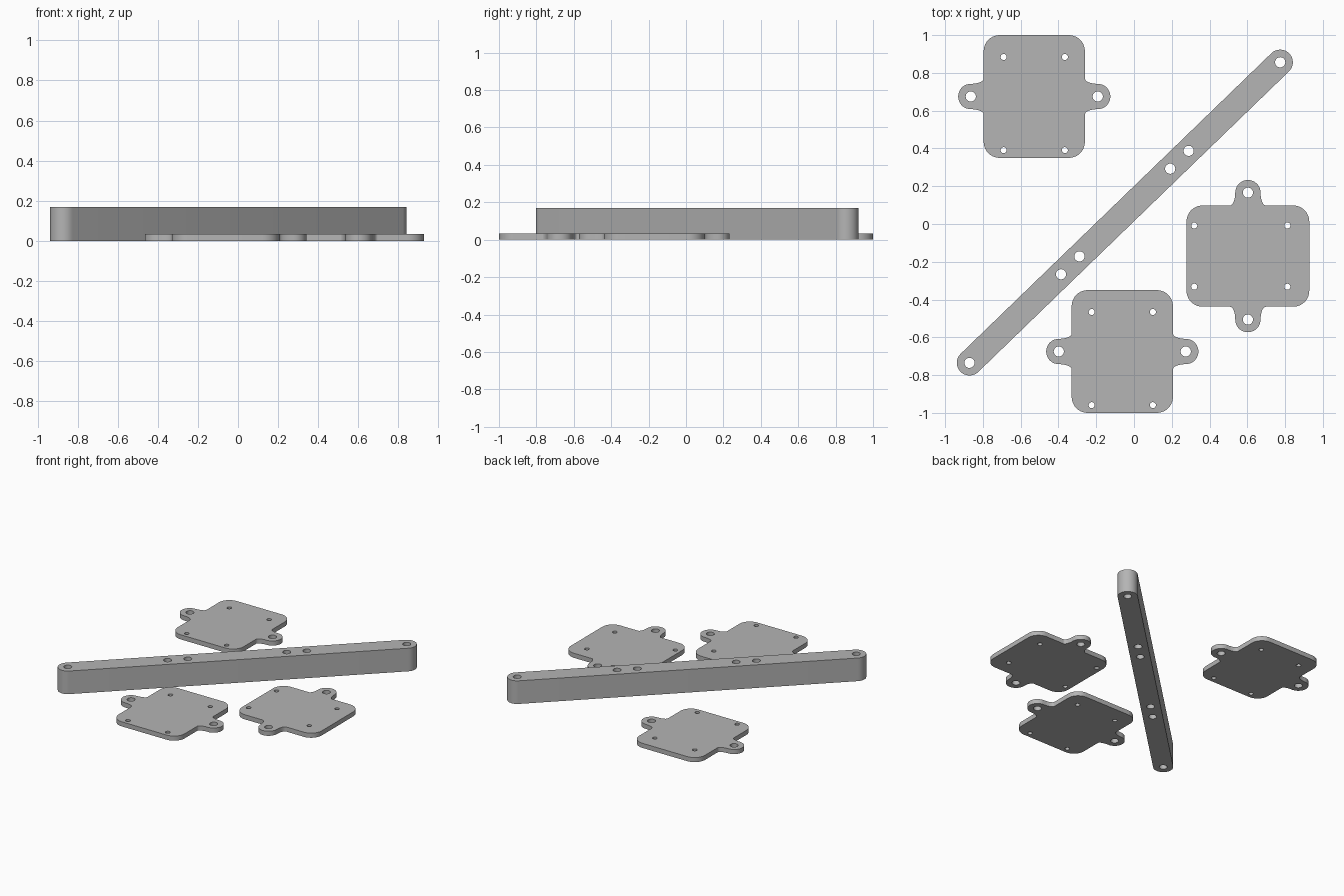
import bpy, bmesh
from math import sin, cos, pi, radians, atan2, hypot
from mathutils import Matrix

if "Cube" in bpy.data.objects:
    bpy.data.objects.remove(bpy.data.objects["Cube"])

grey = bpy.data.materials.new("plain grey")
grey.diffuse_color = (0.46, 0.46, 0.46, 1)
grey.use_nodes = True
grey.node_tree.nodes["Principled BSDF"].inputs["Base Color"].default_value = grey.diffuse_color


def arc(cx, cy, rx, ry, a0, a1, n=10):
    """Points along an elliptical arc, angles in degrees."""
    return [(cx + rx * cos(radians(a0 + (a1 - a0) * i / n)),
             cy + ry * sin(radians(a0 + (a1 - a0) * i / n))) for i in range(n + 1)]


def circle(cx, cy, r, n=32):
    return arc(cx, cy, r, r, 0, 360, n)[:-1]


def slab(name, outline, holes, height, loc, angle):
    """Extrude a closed outline with through holes and place it on the ground."""
    bm = bmesh.new()
    edges = []
    for loop in [outline] + [circle(*h) for h in holes]:
        vs = [bm.verts.new((x, y, 0)) for x, y in loop]
        edges += [bm.edges.new((vs[i - 1], vs[i])) for i in range(len(vs))]
    bmesh.ops.triangle_fill(bm, edges=edges, use_beauty=True, normal=(0, 0, 1))
    ext = bmesh.ops.extrude_face_region(bm, geom=bm.faces[:], use_keep_orig=True)
    top = [g for g in ext["geom"] if isinstance(g, bmesh.types.BMVert)]
    bmesh.ops.translate(bm, verts=top, vec=(0, 0, height))
    bmesh.ops.recalc_face_normals(bm, faces=bm.faces[:])
    bm.transform(Matrix.Translation((*loc, 0)) @ Matrix.Rotation(angle, 4, 'Z'))
    me = bpy.data.meshes.new(name)
    bm.to_mesh(me)
    bm.free()
    me.materials.append(grey)
    ob = bpy.data.objects.new(name, me)
    bpy.context.collection.objects.link(ob)
    bpy.ops.object.select_all(action='DESELECT')
    ob.select_set(True)
    bpy.context.view_layer.objects.active = ob
    bpy.ops.object.shade_smooth_by_angle(angle=radians(30))


# Mounting plate outline: rounded rectangle with a filleted ear on each side
W, H, CORNER = 0.268, 0.325, 0.085
EAR_X, EAR_R, FILLET = 0.336, 0.067, 0.028
right = arc(W - CORNER, CORNER - H, CORNER, CORNER, -90, 0)
right += arc(EAR_X, -EAR_R - FILLET, EAR_X - W, FILLET, 180, 90)
right += arc(EAR_X, 0, EAR_R, EAR_R, -90, 90, 18)[1:]
right += arc(EAR_X, EAR_R + FILLET, EAR_X - W, FILLET, 270, 180)[1:]
right += arc(W - CORNER, H - CORNER, CORNER, CORNER, 0, 90)
plate = right + [(-x, y) for x, y in reversed(right)]

# Ear holes and small screw holes (offset toward one end)
plate_holes = [(s * EAR_X, 0, 0.027) for s in (-1, 1)]
plate_holes += [(s * 0.162, y, 0.016) for s in (-1, 1) for y in (0.209, -0.284)]

for name, loc, ang in (("back_plate", (-0.528, 0.675), 0),
                       ("front_plate", (-0.062, -0.675), 0),
                       ("side_plate", (0.603, -0.17), -pi / 2)):
    slab(name, plate, plate_holes, 0.034, loc, ang)

# Long diagonal bar with round ends and six holes
ax, ay, bx, by = -0.871, -0.735, 0.774, 0.856
half, R = hypot(bx - ax, by - ay) / 2, 0.067
bar = arc(half, 0, R, R, -90, 90, 18) + arc(-half, 0, R, R, 90, 270, 18)
bar_holes = [(s * d, 0, 0.027) for s in (-1, 1) for d in (half, 0.47, 0.334)]
slab("long_bar", bar, bar_holes, 0.17,
     ((ax + bx) / 2, (ay + by) / 2), atan2(by - ay, bx - ax))
